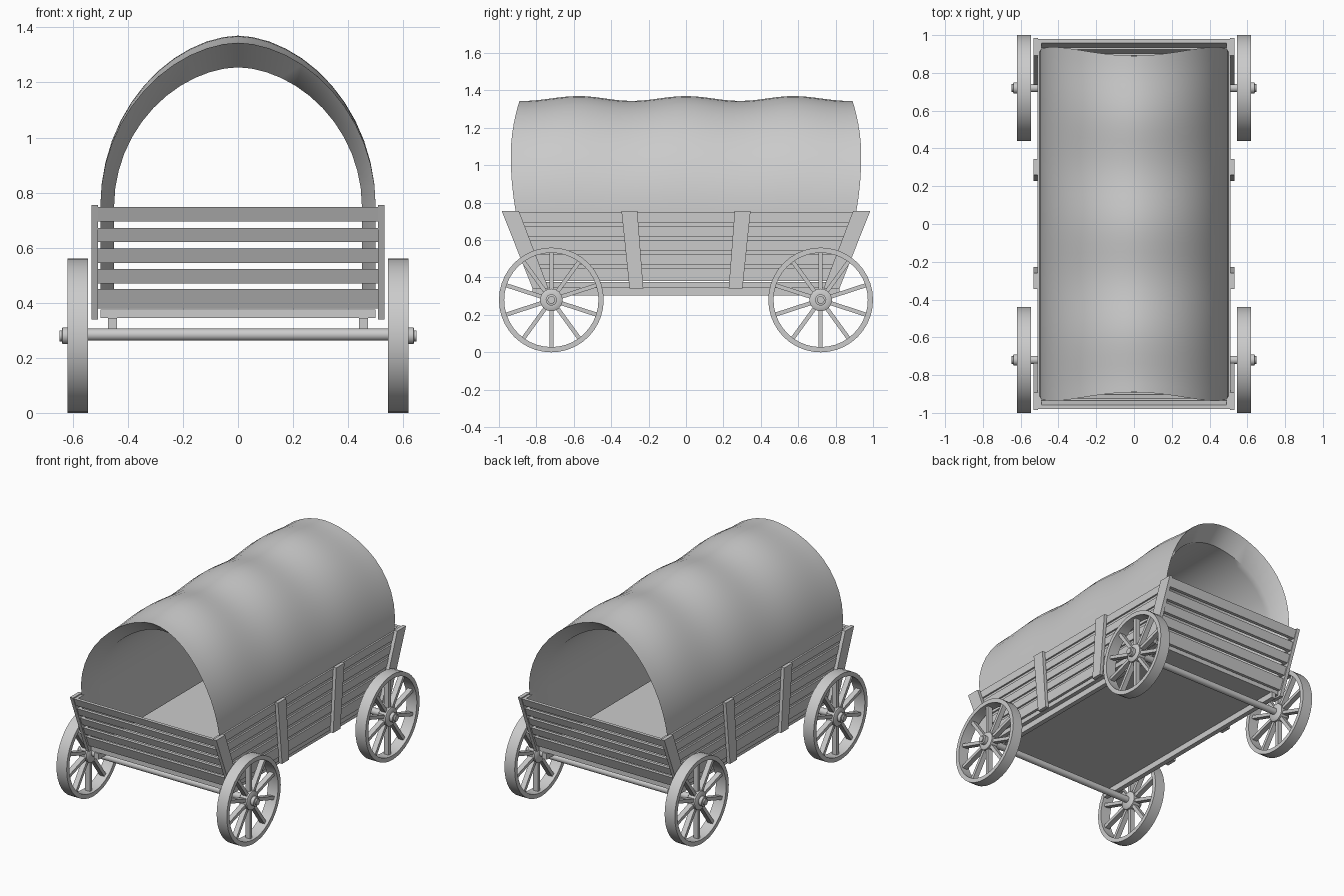
import bpy, bmesh
from math import sin, cos, pi
from mathutils import Matrix

if "Cube" in bpy.data.objects:
    bpy.data.objects.remove(bpy.data.objects["Cube"])


def finish(name, bm, smooth=False):
    bmesh.ops.recalc_face_normals(bm, faces=bm.faces[:])
    me = bpy.data.meshes.new(name)
    bm.to_mesh(me)
    bm.free()
    ob = bpy.data.objects.new(name, me)
    bpy.context.collection.objects.link(ob)
    if smooth:
        bpy.ops.object.select_all(action='DESELECT')
        ob.select_set(True)
        bpy.context.view_layer.objects.active = ob
        bpy.ops.object.shade_smooth_by_angle(angle=0.6)
    return ob


def prism(name, pts, x0, x1):
    """Side-view (y, z) outline extruded from x0 to x1."""
    bm = bmesh.new()
    a = [bm.verts.new((x0, y, z)) for y, z in pts]
    b = [bm.verts.new((x1, y, z)) for y, z in pts]
    bm.faces.new(a)
    bm.faces.new(b[::-1])
    for i in range(len(a)):
        j = (i + 1) % len(a)
        bm.faces.new((a[i], b[i], b[j], a[j]))
    return finish(name, bm)


def rect(y0, y1, z0, z1):
    return [(y0, z0), (y1, z0), (y1, z1), (y0, z1)]


def wall_y(z):
    """Outer y of the leaning end walls."""
    return 0.805 + 0.175 * (z - 0.34) / 0.41


# floor and the two long beams below it
prism("floor", rect(-0.81, 0.81, 0.345, 0.375), -0.5, 0.5)
for s in (-1, 1):
    prism("floor_beam", rect(-0.82, 0.82, 0.305, 0.345), s * 0.44, s * 0.472)

# slatted walls
for z0, z1 in ((0.38, 0.45), (0.47, 0.522), (0.545, 0.597), (0.62, 0.672), (0.695, 0.748)):
    a, b = wall_y(z0), wall_y(z1)
    for s in (-1, 1):
        prism("side_slat", [(-a + .02, z0), (a - .02, z0), (b - .02, z1), (-b + .02, z1)],
              s * 0.49, s * 0.511)
        prism("end_slat", [(s * (a - .022), z0), (s * a, z0), (s * b, z1), (s * (b - .022), z1)],
              -0.511, 0.511)

# tapered posts on the outside of the long walls
for sx in (-1, 1):
    for sy in (-1, 1):
        for name, pts in (
                ("corner_post", ((0.82, 0.34), (0.735, 0.34), (0.893, 0.755), (0.985, 0.755))),
                ("middle_post", ((0.302, 0.34), (0.228, 0.34), (0.26, 0.755), (0.345, 0.755)))):
            prism(name, [(sy * y, z) for y, z in pts], sx * 0.508, sx * 0.532)


# canvas cover: thick wavy arch with inward-sloping rims
def arch(a, b, n=24):
    pts = [(a, 0.40), (a, 0.58)]
    for i in range(n + 1):
        t = pi * i / n
        c = cos(t)
        pts.append((a * abs(c) ** 1.1 * (1 if c > 0 else -1), 0.75 + b * sin(t)))
    return pts + [(-a, 0.58), (-a, 0.40)]


def cover_end(z):
    return 0.937 - (0.3 if z < 1.05 else 0.54) * (z - 1.05) ** 2


bm = bmesh.new()
rings, steps = [], 36
for k in range(steps + 1):
    u = 2 * k / steps - 1
    outer, inner = [], []
    wave = 0.013 * cos(2 * pi * u * 0.89 / 0.58)
    for (x, z), (xi, zi) in zip(arch(0.5, 0.607 + wave), arch(0.45, 0.505)):
        outer.append(bm.verts.new((x, u * cover_end(z), z)))
        inner.append(bm.verts.new((xi, u * (cover_end(z) - 0.11), zi)))
    rings.append((outer, inner))
m = len(rings[0][0])
for (o0, i0), (o1, i1) in zip(rings, rings[1:]):
    r0, r1 = o0 + i0[::-1], o1 + i1[::-1]
    for j in range(2 * m):
        n = (j + 1) % (2 * m)
        bm.faces.new((r0[j], r0[n], r1[n], r1[j]))
for o, i in (rings[0], rings[-1]):
    for j in range(m - 1):
        bm.faces.new((o[j], o[j + 1], i[j + 1], i[j]))
finish("canvas_cover", bm, True)


# wheels: lathe profiles (radius, x) around the x axis plus ten spokes
def lathe(bm, prof, closed, n=40):
    rows = [[bm.verts.new((x, r * cos(2 * pi * k / n), r * sin(2 * pi * k / n)))
             for r, x in prof] for k in range(n)]
    p = len(prof)
    for k in range(n):
        a, b = rows[k], rows[(k + 1) % n]
        for j in range(p if closed else p - 1):
            i = (j + 1) % p
            bm.faces.new((a[j], a[i], b[i], b[j]))
    if not closed:
        bm.faces.new([r[0] for r in rows])
        bm.faces.new([r[-1] for r in rows])


bm = bmesh.new()
lathe(bm, [(0.28, -0.037), (0.28, 0.037), (0.252, 0.037), (0.252, -0.037)], True)
lathe(bm, [(0.045, -0.037), (0.06, -0.027), (0.06, 0.027), (0.045, 0.034),
           (0.03, 0.034), (0.03, 0.056), (0.02, 0.058), (0.02, 0.067)], False, 24)
for k in range(10):
    mat = (Matrix.Rotation(2 * pi * k / 10, 4, 'X') @ Matrix.Translation((0, 0, 0.153))
           @ Matrix.Diagonal((0.034, 0.022, 0.206, 1)))
    bmesh.ops.create_cube(bm, size=1, matrix=mat)
wheel = finish("wheel", bm, True)
wheel.location = (0.582, -0.72, 0.28)
for sx, sy in ((1, 1), (-1, -1), (-1, 1)):
    w = wheel.copy()
    w.location = (sx * 0.582, sy * 0.72, 0.28)
    w.rotation_euler = (0, 0, 0 if sx > 0 else pi)
    bpy.context.collection.objects.link(w)

# axles
for s in (-1, 1):
    bm = bmesh.new()
    lathe(bm, [(0.022, -0.56), (0.022, 0.56)], False, 20)
    finish("axle", bm, True).location = (0, s * 0.72, 0.284)
